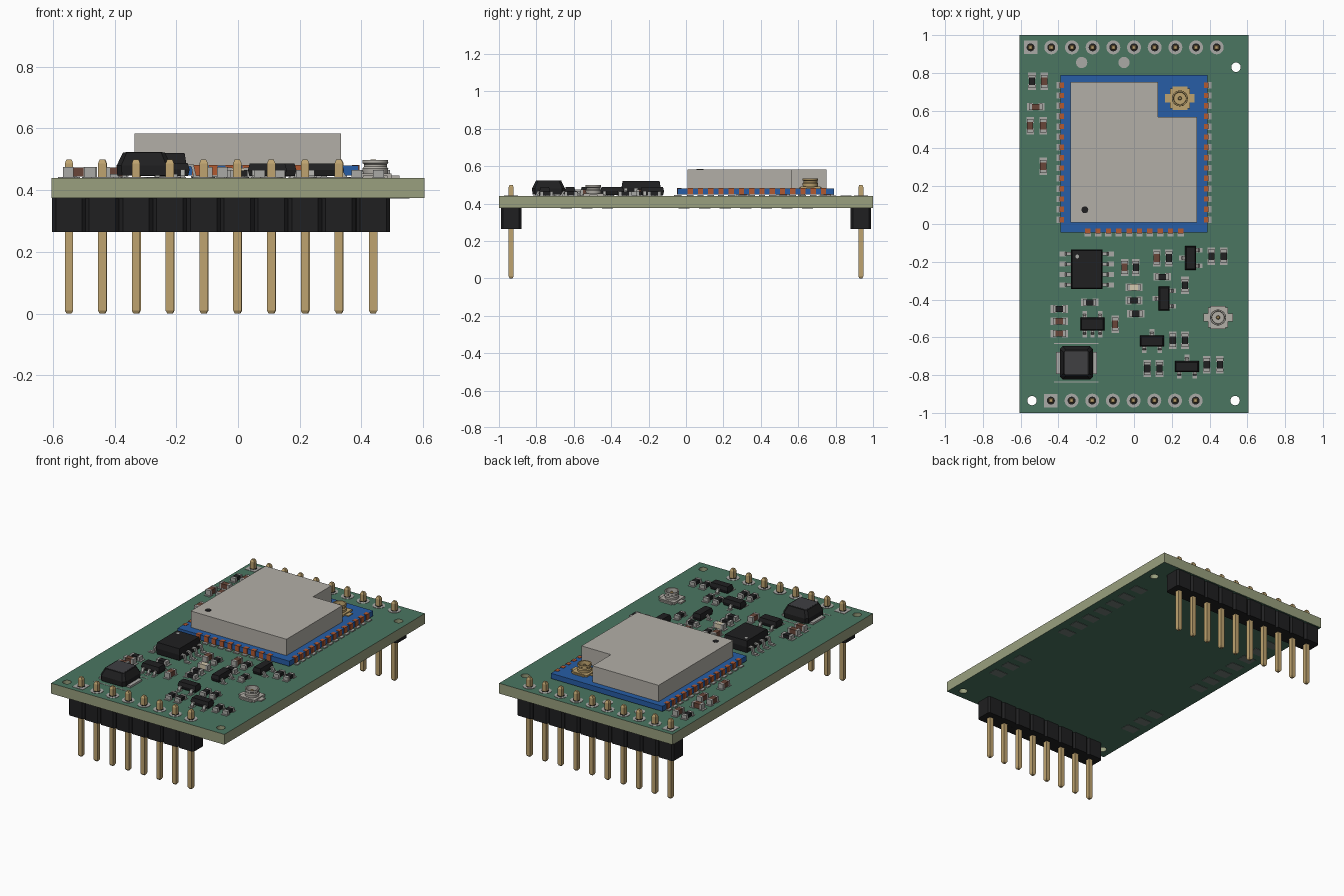
import bpy, bmesh, math
from mathutils import Matrix, Vector

if "Cube" in bpy.data.objects:
    bpy.data.objects.remove(bpy.data.objects["Cube"])

TOP, BOT = 0.44, 0.375


def material(name, r, g, b):
    m = bpy.data.materials.new(name)
    m.diffuse_color = (r, g, b, 1)
    m.use_nodes = True
    m.node_tree.nodes["Principled BSDF"].inputs["Base Color"].default_value = m.diffuse_color
    return m


GREEN = material("solder_mask", .07, .18, .12)
EDGE = material("board_edge", .32, .35, .21)
BLUE = material("module_blue", .02, .11, .38)
BLACK = material("black_plastic", .014, .014, .015)
DARK = material("dark_ferrite", .05, .05, .055)
GOLD = material("gold", .52, .37, .16)
SILVER = material("silver", .40, .40, .38)
SHIELD = material("shield_metal", .45, .43, .39)
COPPER = material("copper", .45, .10, .03)
BROWN = material("ceramic_brown", .14, .06, .04)
CREAM = material("lens_cream", .65, .58, .42)
PATCH = material("underside_pad", .16, .20, .18)


def at(x, y, z=TOP, deg=0):
    return Matrix.Translation((x, y, z)) @ Matrix.Rotation(math.radians(deg), 4, 'Z')


def rect(hx, hy, z, x=0, y=0):
    return [(x - hx, y - hy, z), (x + hx, y - hy, z), (x + hx, y + hy, z), (x - hx, y + hy, z)]


def octa(h, c, z):
    d = h - c
    return [(-d, -h, z), (d, -h, z), (h, -d, z), (h, d, z), (d, h, z), (-d, h, z), (-h, d, z), (-h, -d, z)]


def circle(r, z, n=24):
    return [(r * math.cos(2 * math.pi * i / n), r * math.sin(2 * math.pi * i / n), z) for i in range(n)]


def loft(bm, rings, M=Matrix(), mat=0):
    """Skin a stack of equal-length rings and cap both ends."""
    vs = [[bm.verts.new(M @ Vector(p)) for p in r] for r in rings]
    faces = [bm.faces.new(vs[0][::-1]), bm.faces.new(vs[-1])]
    n = len(vs[0])
    for a, b in zip(vs, vs[1:]):
        for i in range(n):
            faces.append(bm.faces.new((a[i], a[(i + 1) % n], b[(i + 1) % n], b[i])))
    for f in faces:
        f.material_index = mat


def box(bm, hx, hy, z0, z1, M=Matrix(), mat=0, x=0, y=0):
    loft(bm, [rect(hx, hy, z0, x, y), rect(hx, hy, z1, x, y)], M, mat)


def lead(bm, M, along, d0, d1, h, w, side):
    """Gull-wing lead from the body side (d0) out to its foot (d1)."""
    t, m = .008, d0 + (d1 - d0) * .45
    prof = [(d0 - .01, h), (m, h), (m + t, t), (d1, t), (d1, 0), (m, 0), (m - t, h - t), (d0 - .01, h - t)]
    loft(bm, [[(along + s * w / 2, side * d, z) for d, z in prof] for s in (-1, 1)], M, 1)


def finish(name, bm, mats, smooth=False):
    bmesh.ops.recalc_face_normals(bm, faces=bm.faces[:])
    me = bpy.data.meshes.new(name)
    bm.to_mesh(me)
    bm.free()
    for m in mats:
        me.materials.append(m)
    ob = bpy.data.objects.new(name, me)
    bpy.context.collection.objects.link(ob)
    if smooth:
        bpy.ops.object.select_all(action='DESELECT')
        ob.select_set(True)
        bpy.context.view_layer.objects.active = ob
        bpy.ops.object.shade_smooth_by_angle(angle=math.radians(35))
    return ob


# circuit board with three mounting holes
bm = bmesh.new()
box(bm, .605, 1, BOT, TOP)
board = finish("circuit_board", bm, [EDGE, GREEN])
bm = bmesh.new()
for x, y in [(.54, .83), (-.54, -.935), (.535, -.935)]:
    loft(bm, [circle(.025, .3), circle(.025, .5)], at(x, y, 0))
cutter = finish("hole_cutter", bm, [])
mod = board.modifiers.new("holes", 'BOOLEAN')
mod.object, mod.solver = cutter, 'EXACT'
bpy.context.view_layer.objects.active = board
bpy.ops.object.modifier_apply(modifier="holes")
bpy.data.objects.remove(cutter)
for p in board.data.polygons:
    p.material_index = int(abs(p.normal.z) > .5)

# pin headers: chamfered housings, tapered pins and solder pads
for tag, y, x0, n in [("back", .935, -.55 + .0025, 10), ("front", -.935, -.44, 8)]:
    house, pins, pads = bmesh.new(), bmesh.new(), bmesh.new()
    for i in range(n):
        M = at(x0 + i * .1095, y, 0)
        loft(house, [octa(.0547, .012, .265), octa(.0547, .012, BOT)], M)
        loft(pins, [rect(h, h, z) for h, z in [(.008, 0), (.0135, .01), (.0135, .487), (.008, .5)]], M)
        P = at(x0 + i * .1095, y)
        if i == 0:
            box(pads, .036, .036, 0, .002, P)
        else:
            loft(pads, [circle(.037, 0), circle(.037, .002)], P)
        loft(pads, [circle(.021, .001), circle(.021, .003)], P, 1)
    finish(tag + "_header_housing", house, [BLACK])
    finish(tag + "_header_pins", pins, [GOLD])
    finish(tag + "_pin_pads", pads, [SILVER, BLACK])

# radio module: blue carrier, notched shield, edge contacts
bm = bmesh.new()
box(bm, .39, .4175, .447, .48, at(0, .3725, 0))
finish("module_carrier", bm, [BLUE])
bm = bmesh.new()
outline = [(-.335, .008), (.333, .008), (.333, .567), (.127, .567), (.127, .752), (-.335, .752)]
loft(bm, [[(x, y, z) for x, y in outline] for z in (.478, .583)])
loft(bm, [circle(.018, .58), circle(.018, .5845)], at(-.26, .075, 0), 1)
finish("module_shield", bm, [SHIELD, BLACK])
bm = bmesh.new()
spots = [at(s * .39, .735 - i * .0548, TOP, 0 if s > 0 else 180) for s in (-1, 1) for i in range(14)]
spots += [at(-.245 + i * .0548, -.045, TOP, -90) for i in range(10)]
for M in spots:
    box(bm, .012, .014, .007, .042, M, 0, x=-.008)
    box(bm, .02, .017, 0, .006, M, 1, x=0)
finish("module_contacts", bm, [COPPER, SILVER])


# coaxial antenna sockets
def coax(name, x, y, z, metal):
    bm = bmesh.new()
    M = at(x, y, z)
    box(bm, .053, .053, 0, .014, M)
    box(bm, .078, .022, 0, .008, M)
    box(bm, .04, .062, 0, .008, M)
    prof = [(.04, .012), (.042, .03), (.037, .036), (.037, .044), (.042, .048), (.041, .058), (.034, .058), (.032, .022)]
    loft(bm, [circle(r, h, 32) for r, h in prof], M)
    loft(bm, [circle(.01, .02, 16), circle(.01, .045, 16), circle(.006, .05, 16)], M, 1)
    finish(name, bm, [metal, GOLD], True)


coax("board_antenna_socket", .445, -.495, TOP, SHIELD)
coax("module_antenna_socket", .243, .665, .477, GOLD)


# two-terminal chips: (x, y, angle)
def chip(name, x, y, deg, h, body):
    bm = bmesh.new()
    M = at(x, y, TOP, deg)
    box(bm, .021, .0165, .004, h, M, 0)
    for s in (-1, 1):
        box(bm, .0075, .0175, .002, h + .001, M, 1, x=s * .0275)
        box(bm, .016, .02, 0, .003, M, 1, x=s * .03)
    finish(name, bm, [body, SILVER])


resistors = [(-.54, .755, 90), (.01, -.23, 90), (.185, -.18, 90), (.15, -.28, 0), (0, -.405, 0), (.01, -.475, 0),
             (.27, -.325, 90), (.41, -.17, 90), (.475, -.17, 90), (-.395, -.45, 0), (-.235, -.415, 0),
             (.205, -.615, 90), (.27, -.615, 90), (.07, -.765, 90), (.135, -.765, 90), (.385, -.745, 90),
             (.455, -.745, 90)]
capacitors = [(-.475, .755, 90), (-.52, .62, 0), (-.55, .52, 90), (-.48, .52, 90), (-.48, .305, 90),
              (-.05, -.23, 90), (.12, -.18, 90), (-.395, -.515, 0), (-.395, -.58, 0), (-.10, -.53, 90)]
for i, c in enumerate(resistors):
    chip(f"resistor_{i + 1}", *c, .024, BLACK)
for i, c in enumerate(capacitors):
    chip(f"capacitor_{i + 1}", *c, .034, BROWN)
chip("indicator_led", 0, -.335, 0, .032, CREAM)


# leaded packages: leads given as (position, side)
def package(name, x, y, deg, hx, hy, top, leads, reach, w):
    bm = bmesh.new()
    M = at(x, y, TOP, deg)
    mid = top * .55
    loft(bm, [rect(hx - .005, hy - .005, .006), rect(hx, hy, mid), rect(hx - .006, hy - .006, top)], M)
    for a, side in leads:
        lead(bm, M, a, hy, hy + reach, mid, w, side)
        box(bm, w * .7, .018, 0, .002, M, 1, x=a, y=side * (hy + reach - .008))
    return finish(name, bm, [BLACK, SILVER])


sot3 = [(0, 1), (-.041, -1), (.041, -1)]
sot5 = [(-.041, 1), (.041, 1), (-.041, -1), (0, -1), (.041, -1)]
for i, (x, y, a) in enumerate([(.30, -.18, 90), (.16, -.395, 90), (.095, -.62, 0), (.28, -.755, 0)]):
    package(f"transistor_{i + 1}", x, y, a, .063, .029, .047, sot3, .024, .018)
package("regulator", -.22, -.53, 0, .063, .034, .048, sot5, .026, .016)
soic = [((i - 1.5) * .0548, s) for i in range(4) for s in (-1, 1)]
package("memory_chip", -.25, -.24, 90, .105, .083, .08, soic, .052, .019)
bm = bmesh.new()
loft(bm, [circle(.01, .078), circle(.01, .0812)], at(-.30, -.172))
finish("memory_chip_dot", bm, [SILVER])

# power inductor with side terminals and printed outline
bm = bmesh.new()
M = at(-.305, -.735)
loft(bm, [octa(.086, .015, .008), octa(.088, .015, .04), octa(.068, .012, .082)], M)
box(bm, .06, .06, .08, .083, M, 2)
for s in (-1, 1):
    box(bm, .014, .058, 0, .012, M, 1, x=s * .095)
    box(bm, .118, .003, 0, .0015, M, 1, y=s * .102)
finish("inductor", bm, [BLACK, SILVER, DARK])

# test points
bm = bmesh.new()
for x in (-.277, -.053):
    loft(bm, [circle(.03, 0), circle(.03, .002)], at(x, .855))
finish("test_points", bm, [SILVER])

# contact patches on the underside
bm = bmesh.new()
for s in (-1, 1):
    for y in [.65 - i * .11 for i in range(7)] + [-.42 - i * .11 for i in range(3)]:
        box(bm, .045, .03, -.002, 0, at(s * .51, y, BOT))
finish("underside_pads", bm, [PATCH])
